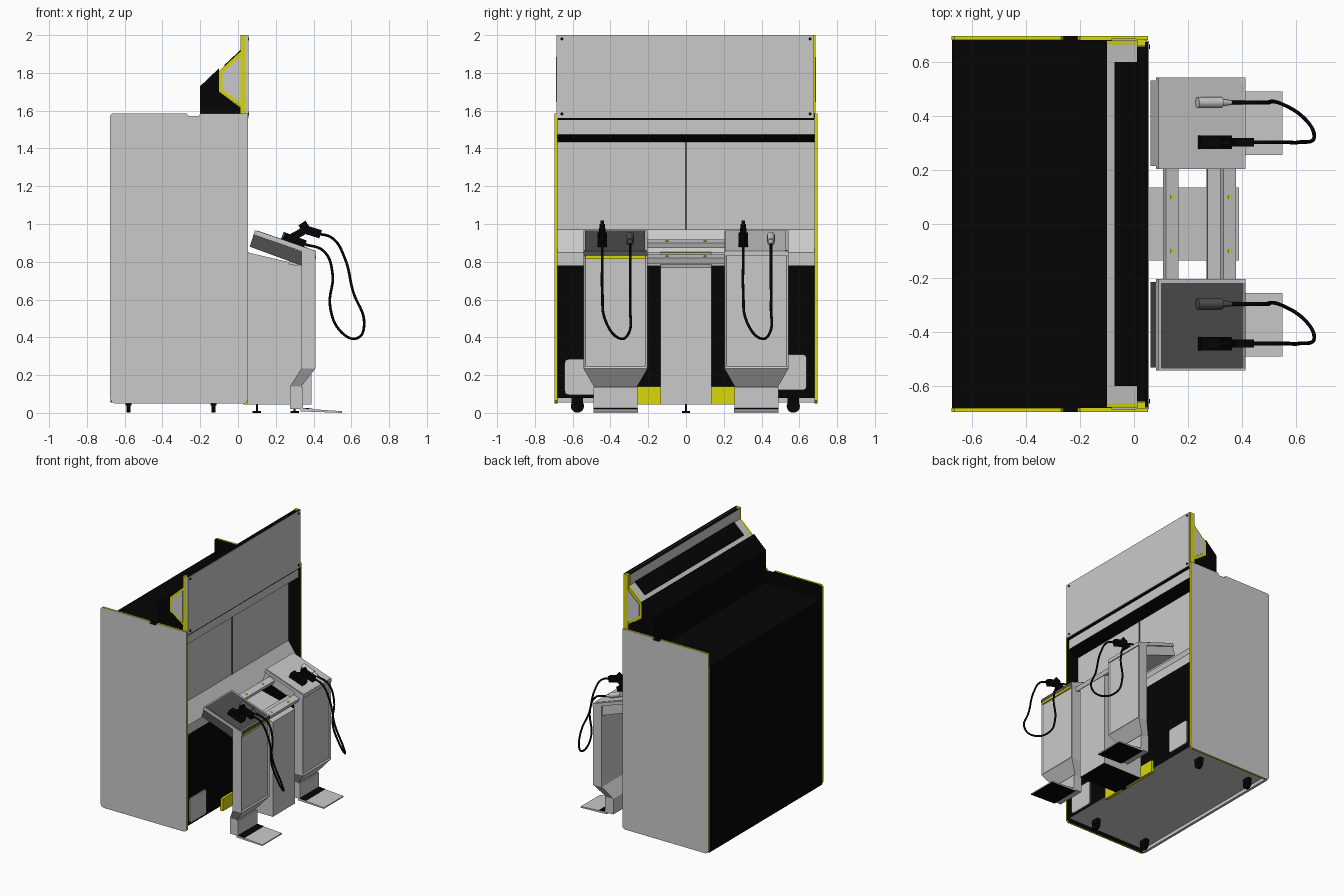
import bpy, bmesh
from mathutils import Vector

if "Cube" in bpy.data.objects:
    bpy.data.objects.remove(bpy.data.objects["Cube"])


def material(name, rgb):
    m = bpy.data.materials.new(name)
    m.use_nodes = True
    m.diffuse_color = (*rgb, 1)
    m.node_tree.nodes["Principled BSDF"].inputs["Base Color"].default_value = (*rgb, 1)
    return m


GREY = material("light grey", (0.59, 0.59, 0.59))
BLACK = material("black", (0.0015, 0.0015, 0.0015))
YELLOW = material("yellow", (0.7, 0.69, 0.002))
DARK = material("dark grey", (0.08, 0.08, 0.08))


def finish(name, bm, mats, rule=None):
    """Turn a bmesh into an object; rule(normal, centre) picks the slot."""
    bmesh.ops.recalc_face_normals(bm, faces=bm.faces)
    for f in bm.faces:
        if rule:
            f.material_index = rule(f.normal, f.calc_center_median())
    me = bpy.data.meshes.new(name)
    bm.to_mesh(me)
    bm.free()
    for m in mats:
        me.materials.append(m)
    ob = bpy.data.objects.new(name, me)
    bpy.context.collection.objects.link(ob)
    return ob


def prism(name, profile, y0, y1, mats, rule=None):
    """Extrude an (x, z) outline from y0 to y1."""
    bm = bmesh.new()
    face = bm.faces.new([bm.verts.new((x, y0, z)) for x, z in profile])
    ext = bmesh.ops.extrude_face_region(bm, geom=[face])["geom"]
    moved = [g for g in ext if isinstance(g, bmesh.types.BMVert)]
    bmesh.ops.translate(bm, verts=moved, vec=(0, y1 - y0, 0))
    return finish(name, bm, mats, rule)


def box(name, x, y, z, mat, tilt=0.0, corner=0.0):
    """Box from ranges, optionally pitched about y or with rounded x edges."""
    bm = bmesh.new()
    bmesh.ops.create_cube(bm, size=1)
    bmesh.ops.scale(bm, vec=(x[1] - x[0], y[1] - y[0], z[1] - z[0]), verts=bm.verts)
    if corner:
        along = [e for e in bm.edges if abs(e.verts[0].co.x - e.verts[1].co.x) > 1e-5]
        bmesh.ops.bevel(bm, geom=along, offset=corner, segments=4, profile=0.5, affect="EDGES")
    ob = finish(name, bm, [mat])
    ob.location = [(a + b) / 2 for a, b in (x, y, z)]
    ob.rotation_euler.y = tilt
    return ob


def rod(name, a, b, r, mat, sides=20, r2=None):
    """Cylinder or cone between two points."""
    a, b = Vector(a), Vector(b)
    bm = bmesh.new()
    bmesh.ops.create_cone(bm, cap_ends=True, segments=sides, radius1=r,
                          radius2=r if r2 is None else r2, depth=(b - a).length)
    for f in bm.faces:
        f.smooth = len(f.verts) == 4
    ob = finish(name, bm, [mat])
    ob.location = (a + b) / 2
    ob.rotation_euler = (b - a).to_track_quat("Z", "Y").to_euler()
    return ob


# Main cabinet body with screen recess, console ledge and rear housing
def body_rule(n, c):
    if abs(n.y) > 0.5:
        return 0
    if n.z < -0.95:
        return 1
    if n.x > 0.3 and 0.78 < c.z < 1.56:
        return 0 if 1.43 < c.z < 1.48 else 1
    return 0


body = [(-0.675, 0.08), (0.035, 0.08), (0.035, 0.78), (0.035, 0.85), (-0.05, 0.97),
        (-0.05, 1.435), (0.035, 1.475), (0.035, 1.555), (0.035, 1.6), (-0.1, 1.7),
        (-0.1, 1.825), (-0.2, 1.73), (-0.2, 1.48), (-0.675, 1.48)]
prism("cabinet_body", body, -0.682, 0.682, [BLACK, GREY], body_rule)
prism("rear_rim", [(-0.675, 0.055), (-0.655, 0.055), (-0.655, 0.082), (-0.675, 0.082)],
      -0.682, 0.682, [BLACK, GREY], lambda n, c: 1 if n.x > 0.5 or n.z < -0.5 else 0)
box("screen_divider", (-0.052, -0.046), (-0.005, 0.005), (0.97, 1.435), DARK)

# Side panels: grey outside, yellow edges, black inside
panel = [(-0.655, 0.05), (0.035, 0.05), (0.052, 0.065), (0.052, 1.585), (-0.2, 1.585),
         (-0.21, 1.567), (-0.26, 1.567), (-0.27, 1.585), (-0.665, 1.585),
         (-0.677, 1.573), (-0.677, 0.075), (-0.67, 0.058)]
for s, side in ((-1, "right"), (1, "left")):
    prism(side + "_side_panel", panel, s * 0.681, s * 0.697, [YELLOW, GREY, BLACK],
          lambda n, c, s=s: 0 if abs(n.y) < 0.5 else (1 if n.y * s > 0 else 2))
    box(side + "_notch_plug", (-0.27, -0.2), (s * 0.677 - 0.019, s * 0.677 + 0.019),
        (1.54, 1.569), BLACK)

# Marquee sign, light box behind it and yellow end brackets
box("marquee_panel", (0.04, 0.055), (-0.685, 0.678), (1.56, 2), GREY)
prism("marquee_frame", [(0.012, 1.9), (0.042, 1.9), (0.042, 1.995), (0.012, 1.995)],
      -0.657, 0.657, [GREY, BLACK], lambda n, c: 1 if n.z > 0.5 else 0)
box("marquee_top_trim", (0.04, 0.052), (-0.68, 0.675), (1.998, 2.001), BLACK)
trap = [(0.04, 1.94), (-0.1, 1.81), (-0.1, 1.7), (0.04, 1.6)]
prism("light_box", trap, -0.665, 0.665, [GREY])
prism("light_box_cover", [(-0.07, 1.836), (0.02, 1.92), (0.018, 1.926), (-0.072, 1.842)],
      -0.6, 0.6, [BLACK])
box("marquee_foot_strip", (0.036, 0.05), (-0.68, 0.68), (1.55, 1.562), BLACK)
inner = [(0.012, 1.885), (-0.083, 1.8), (-0.083, 1.712), (0.012, 1.645)]
for s, side in ((-1, "right"), (1, "left")):
    prism(side + "_bracket", trap, s * 0.66, s * 0.68, [YELLOW])
    box(side + "_bracket_post", (0.012, 0.045), (s * 0.672 - 0.013, s * 0.672 + 0.013),
        (1.585, 2), YELLOW)
    prism(side + "_bracket_plate", inner, s * 0.68, s * 0.687, [GREY])
    for z in (1.583, 1.98):
        rod(side + "_marquee_bolt", (0.05, s * 0.657, z), (0.059, s * 0.657, z), 0.008, BLACK, 12)

# Rounded service plates on the lower front
for name, y, z in (("right_plate", -0.542, 0.19), ("left_plate", 0.538, 0.215)):
    box(name, (0.034, 0.043), (y - 0.1, y + 0.1), (z - 0.094, z + 0.094), GREY, corner=0.02)

# Casters
for x in (-0.58, -0.13):
    for y in (-0.575, 0.568):
        rod("caster_wheel", (x - 0.011, y, 0.036), (x + 0.011, y, 0.036), 0.035, BLACK)
        box("caster_fork", (x - 0.016, x + 0.016), (y - 0.03, y + 0.03), (0.04, 0.082), BLACK)

# Centre column, yellow base plate and rails between the pods
prism("centre_column", [(0.05, 0.045), (0.39, 0.045), (0.39, 0.77), (0.05, 0.85)],
      -0.135, 0.135, [GREY, BLACK], lambda n, c: 1 if n.z < -0.9 else 0)
box("base_plate", (0.03, 0.054), (-0.26, 0.26), (0.045, 0.14), YELLOW)
box("column_trim", (0.05, 0.058), (-0.135, 0.135), (0.845, 0.852), YELLOW)
for x in (0.1, 0.3):
    rod("column_foot", (x, 0, 0), (x, 0, 0.01), 0.022, BLACK)
    rod("column_foot_stem", (x, 0, 0.01), (x, 0, 0.05), 0.006, BLACK, 10)
for x, z in ((0.137, 0.895), (0.35, 0.815)):
    box("rail", (x - 0.025, x + 0.025), (-0.21, 0.21), (z - 0.015, z + 0.015), GREY, 0.36)
    for y in (-0.1, 0.1):
        rod("rail_screw", (x, y, z), (x + 0.006, y, z + 0.017), 0.008, YELLOW, 10)
box("lower_rail", (0.27, 0.32), (-0.21, 0.21), (0.782, 0.808), GREY, 0.2)


# Player pods
def pod_shell(name, y):
    """Loft rectangular rings: foot, taper and upright slab."""
    bm = bmesh.new()
    rows = ((0.02, 0.275, 0.335, 0.115), (0.14, 0.275, 0.335, 0.115),
            (0.235, 0.335, 0.41, 0.17), (0.86, 0.335, 0.41, 0.17))
    rings = [[bm.verts.new(p) for p in ((a, y - h, z), (b, y - h, z), (b, y + h, z), (a, y + h, z))]
             for z, a, b, h in rows]
    for lo, hi in zip(rings, rings[1:]):
        for i in range(4):
            j = (i + 1) % 4
            bm.faces.new((lo[i], lo[j], hi[j], hi[i]))
    bm.faces.new(rings[0])
    bm.faces.new(rings[-1])
    bmesh.ops.recalc_face_normals(bm, faces=bm.faces)
    front = [f for f in bm.faces if f.normal.x > 0.9 and f.calc_center_median().z > 0.3]
    bmesh.ops.inset_region(bm, faces=front, thickness=0.016, depth=-0.008)
    return finish(name, bm, [GREY])


def cable(name, points):
    cu = bpy.data.curves.new(name, "CURVE")
    cu.dimensions = "3D"
    cu.bevel_depth, cu.bevel_resolution, cu.resolution_u = 0.007, 2, 8
    sp = cu.splines.new("BEZIER")
    sp.bezier_points.add(len(points) - 1)
    for bp, p in zip(sp.bezier_points, points):
        bp.co = p
        bp.handle_left_type = bp.handle_right_type = "AUTO"
    cu.materials.append(BLACK)
    ob = bpy.data.objects.new(name, cu)
    bpy.context.collection.objects.link(ob)


for side, y, tone in (("right", -0.373, DARK), ("left", 0.373, GREY)):
    pod_shell(side + "_pod", y)
    # Sloped control lid
    prism(side + "_lid_box", [(0.083, 0.945), (0.39, 0.835), (0.375, 0.765), (0.062, 0.88)],
          y - 0.158, y + 0.158, [tone])
    prism(side + "_lid_frame", [(0.09, 0.966), (0.414, 0.854), (0.414, 0.83), (0.082, 0.943)],
          y - 0.17, y + 0.17, [GREY, tone], lambda n, c: 1 if n.x > 0.8 else 0)
    prism(side + "_lid_top", [(0.1, 0.966), (0.414, 0.857), (0.414, 0.85), (0.098, 0.955)],
          y - 0.163, y + 0.155, [tone])
    if tone is DARK:
        box("lid_trim", (0.4, 0.4135), (y - 0.158, y + 0.158), (0.815, 0.83), YELLOW)

    # Foot pedal with black heel grip
    box(side + "_pedal_riser", (0.333, 0.345), (y - 0.117, y + 0.117), (0.01, 0.135), GREY)
    prism(side + "_pedal", [(0.33, 0.008), (0.55, 0), (0.55, 0.009), (0.33, 0.024)],
          y - 0.118, y + 0.118, [GREY, BLACK], lambda n, c: 1 if n.z < -0.5 else 0)
    box(side + "_heel_grip", (0.345, 0.395), (y - 0.116, y + 0.116), (0.018, 0.025), BLACK, 0.07)

    # Holstered light gun
    g, p = y - 0.07, y + 0.077
    box(side + "_holster", (0.24, 0.36), (g - 0.025, g + 0.025), (0.895, 0.935), BLACK, 0.36)
    box(side + "_holster_clip", (0.28, 0.35), (g - 0.018, g + 0.018), (0.925, 0.965), BLACK, -0.5)
    box(side + "_gun_body", (0.325, 0.44), (g - 0.015, g + 0.015), (0.94, 0.985), BLACK, 0.3)
    box(side + "_gun_sight", (0.325, 0.37), (g - 0.009, g + 0.009), (0.975, 1.008), BLACK, -0.6)

    # Plug and cable
    rod(side + "_plug", (0.235, p, 0.94), (0.325, p, 0.905), 0.02, tone)
    rod(side + "_plug_tip", (0.325, p, 0.905), (0.36, p, 0.893), 0.014, tone, 16, 0.008)
    cable(side + "_cable", [(0.42, g, 0.95), (0.5, g, 0.925), (0.565, g, 0.82), (0.61, g, 0.64),
                            (0.668, g + 0.02, 0.48), (0.63, g + 0.09, 0.395),
                            (0.545, p - 0.004, 0.43), (0.488, p, 0.56), (0.5, p, 0.74),
                            (0.455, p, 0.855), (0.345, p, 0.895)])
